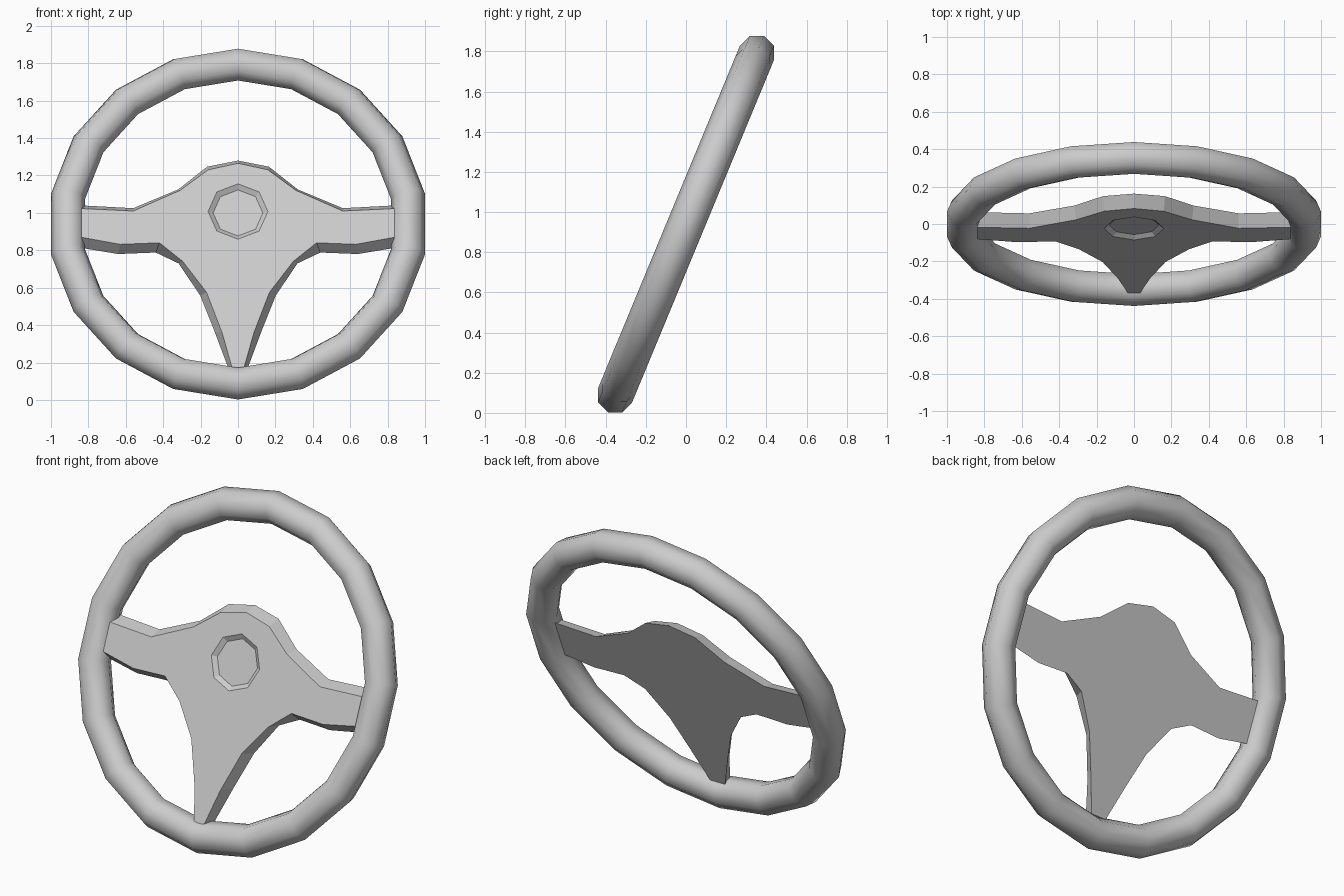
import bpy, bmesh
from math import sin, cos, pi, radians
from mathutils import Matrix

cube = bpy.data.objects.get("Cube")
if cube:
    bpy.data.objects.remove(cube, do_unlink=True)

TILT = radians(22.5)      # the wheel leans back at the top
MID_Z = 0.94              # height of the wheel centre
FRONT, BACK = -0.048, 0.02

# Single plain material
grey = bpy.data.materials.new("plain_grey")
grey.use_nodes = True
colour = (0.6, 0.6, 0.6, 1)
grey.diffuse_color = colour
grey.node_tree.nodes["Principled BSDF"].inputs["Base Color"].default_value = colour


def place(ob):
    """Lean the part back and lift it to the wheel centre."""
    ob.rotation_euler.x = -TILT
    ob.location.z = MID_Z
    ob.data.materials.append(grey)


def up(z, depth):
    """Height in the wheel plane of a point seen at height z."""
    return (z - MID_Z + depth * sin(TILT)) / cos(TILT)


# Rim: eighteen segments, octagonal tube, smooth shaded
bpy.ops.mesh.primitive_torus_add(major_segments=18, minor_segments=8,
                                 major_radius=0.923, minor_radius=0.092)
rim = bpy.context.object
rim.name = "rim"
rim.data.transform(Matrix.Rotation(pi / 2, 4, "X") @ Matrix.Rotation(pi / 2, 4, "Z"))
bpy.ops.object.shade_smooth()
place(rim)

# Spoke plate: half outlines from top centre round to the foot, wider at the back
front_half = [(0, 1.265), (0.16, 1.23), (0.31, 1.12), (0.56, 1.01), (0.84, 1.023),
              (0.84, 0.87), (0.63, 0.832), (0.42, 0.84), (0.295, 0.74),
              (0.168, 0.575), (0.085, 0.36), (0.03, 0.165), (0, 0.165)]
back_half = [(0, 1.28), (0.165, 1.247), (0.32, 1.125), (0.56, 1.025), (0.84, 1.04),
             (0.84, 0.813), (0.64, 0.78), (0.44, 0.788), (0.318, 0.73),
             (0.202, 0.558), (0.125, 0.365), (0.05, 0.165), (0, 0.165)]

bm = bmesh.new()


def row(points, depth):
    return [bm.verts.new((x, depth, up(z, depth))) for x, z in points]


def half_octagon(radius, depth):
    """Right half of the hub ring, from bottom to top."""
    return [bm.verts.new((radius * sin(a), depth, 0.053 - radius * cos(a)))
            for a in (i * pi / 4 for i in range(5))]


def strip(a, b):
    for i in range(len(a) - 1):
        bm.faces.new((a[i], a[i + 1], b[i + 1], b[i]))


front, back = row(front_half, FRONT), row(back_half, BACK)
hub_edge = half_octagon(0.16, FRONT)
hub_floor = half_octagon(0.133, FRONT + 0.02)

strip(front, back)              # outer sides
strip(hub_edge, hub_floor)      # sloping wall of the hub recess
bm.faces.new(front + hub_edge)  # front face around the recess
bm.faces.new(hub_floor)
bm.faces.new(back)

# Mirror to the other side and close the shell
bmesh.ops.mirror(bm, geom=bm.verts[:] + bm.edges[:] + bm.faces[:],
                 axis="X", merge_dist=0.0005)
bmesh.ops.remove_doubles(bm, verts=bm.verts, dist=0.0005)
bmesh.ops.recalc_face_normals(bm, faces=bm.faces)

mesh = bpy.data.meshes.new("spoke_plate")
bm.to_mesh(mesh)
bm.free()
plate = bpy.data.objects.new("spoke_plate", mesh)
bpy.context.collection.objects.link(plate)
place(plate)
